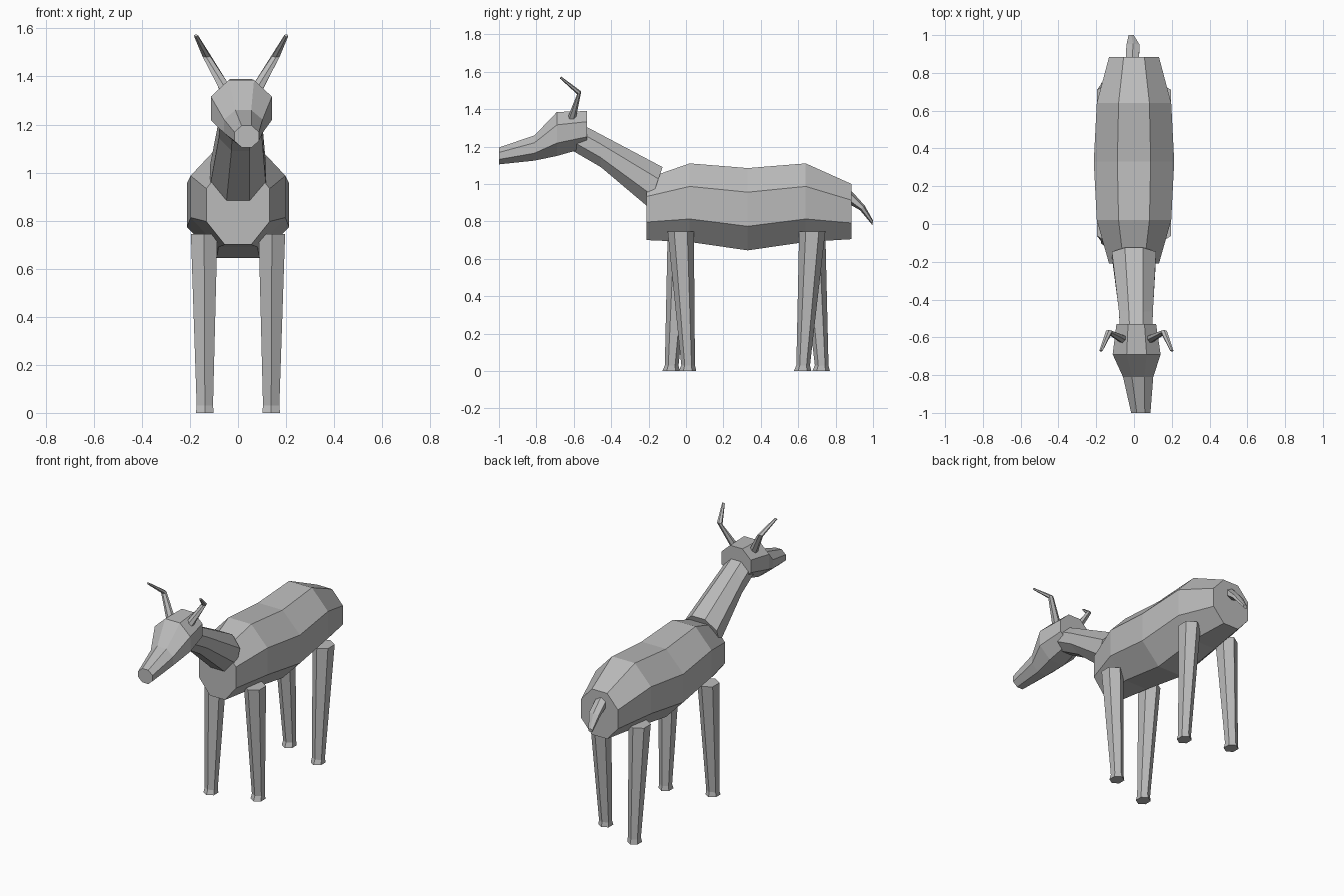
import bpy, bmesh
from math import sin, cos, pi
from mathutils import Vector

cube = bpy.data.objects.get("Cube")
if cube:
    bpy.data.objects.remove(cube, do_unlink=True)

grey = bpy.data.materials.new("plain grey")
grey.use_nodes = True
colour = (0.5, 0.5, 0.5, 1)
grey.diffuse_color = colour
grey.node_tree.nodes["Principled BSDF"].inputs["Base Color"].default_value = colour


def polygon(n):
    """Regular polygon scaled to fill the -1..1 square."""
    pts = [((k + 0.5) * 2 * pi / n) for k in range(n)]
    pts = [(cos(a), sin(a)) for a in pts]
    mu, mv = max(u for u, v in pts), max(v for u, v in pts)
    return [(u / mu, v / mv) for u, v in pts]


def loft(name, n, rings):
    """Skin polygon rings given as (half width, edge point a, edge point b)."""
    bm = bmesh.new()
    loops = []
    for half, a, b in rings:
        a, b = Vector(a), Vector(b)
        mid, arm = (a + b) / 2, (a - b) / 2
        loops.append([bm.verts.new(mid + arm * v + Vector((half * u, 0, 0)))
                      for u, v in polygon(n)])
    for p, q in zip(loops, loops[1:]):
        for i in range(n):
            j = (i + 1) % n
            bm.faces.new((p[i], p[j], q[j], q[i]))
    bm.faces.new(loops[0])
    bm.faces.new(loops[-1])
    bmesh.ops.recalc_face_normals(bm, faces=bm.faces)
    mesh = bpy.data.meshes.new(name)
    bm.to_mesh(mesh)
    bm.free()
    mesh.materials.append(grey)
    obj = bpy.data.objects.new(name, mesh)
    bpy.context.collection.objects.link(obj)
    return obj


def ring(x, half, ya, za, yb, zb):
    return half, (x, ya, za), (x, yb, zb)


# Barrel-shaped body: station, half width, top, bottom
loft("body", 8, [ring(0, w, y, t, y, b) for y, w, t, b in (
    (-0.21, 0.132, 1.03, 0.70), (0.02, 0.197, 1.11, 0.69),
    (0.33, 0.213, 1.085, 0.645), (0.64, 0.197, 1.11, 0.69),
    (0.885, 0.132, 1.0, 0.705))])

# Neck leaning forward from the chest
loft("neck", 8, [
    ring(0, 0.117, -0.125, 1.09, -0.2, 0.875),
    ring(0.01, 0.09, -0.465, 1.27, -0.455, 1.09),
    ring(0.012, 0.085, -0.56, 1.32, -0.61, 1.18)])

# Head turned slightly to its left
loft("head", 8, [ring(x, w, y, t, y, b) for x, y, w, t, b in (
    (0.012, -0.53, 0.105, 1.39, 1.195), (0.014, -0.69, 0.127, 1.385, 1.15),
    (0.022, -0.81, 0.08, 1.26, 1.125), (0.036, -1.0, 0.051, 1.195, 1.105))])

# Bent horns
for name, s in (("left_horn", 1), ("right_horn", -1)):
    loft(name, 6, [
        ring(0.013 + s * 0.065, 0.026, -0.635, 1.35, -0.59, 1.345),
        ring(0.013 + s * 0.145, 0.016, -0.582, 1.48, -0.56, 1.495),
        ring(0.013 + s * 0.188, 0.008, -0.675, 1.565, -0.668, 1.575)])

# Drooping tail
loft("tail", 6, [
    ring(-0.01, 0.035, 0.86, 0.99, 0.86, 0.9),
    ring(-0.005, 0.035, 0.955, 0.885, 0.93, 0.86),
    ring(-0.015, 0.014, 1.0, 0.805, 0.997, 0.78)])

# Tapered legs with small flared feet: hip and foot positions
for name, s, hip, foot in (
        ("front_left_leg", 1, -0.028, 0.008), ("front_right_leg", -1, -0.028, -0.08),
        ("back_left_leg", 1, 0.675, 0.623), ("back_right_leg", -1, 0.675, 0.722)):
    loft(name, 6, [
        ring(s * 0.141, 0.055, hip - 0.07, 0.745, hip + 0.07, 0.745),
        ring(s * 0.138, 0.034, foot - 0.033, 0.03, foot + 0.04, 0.03),
        ring(s * 0.138, 0.037, foot - 0.047, 0, foot + 0.047, 0)])
